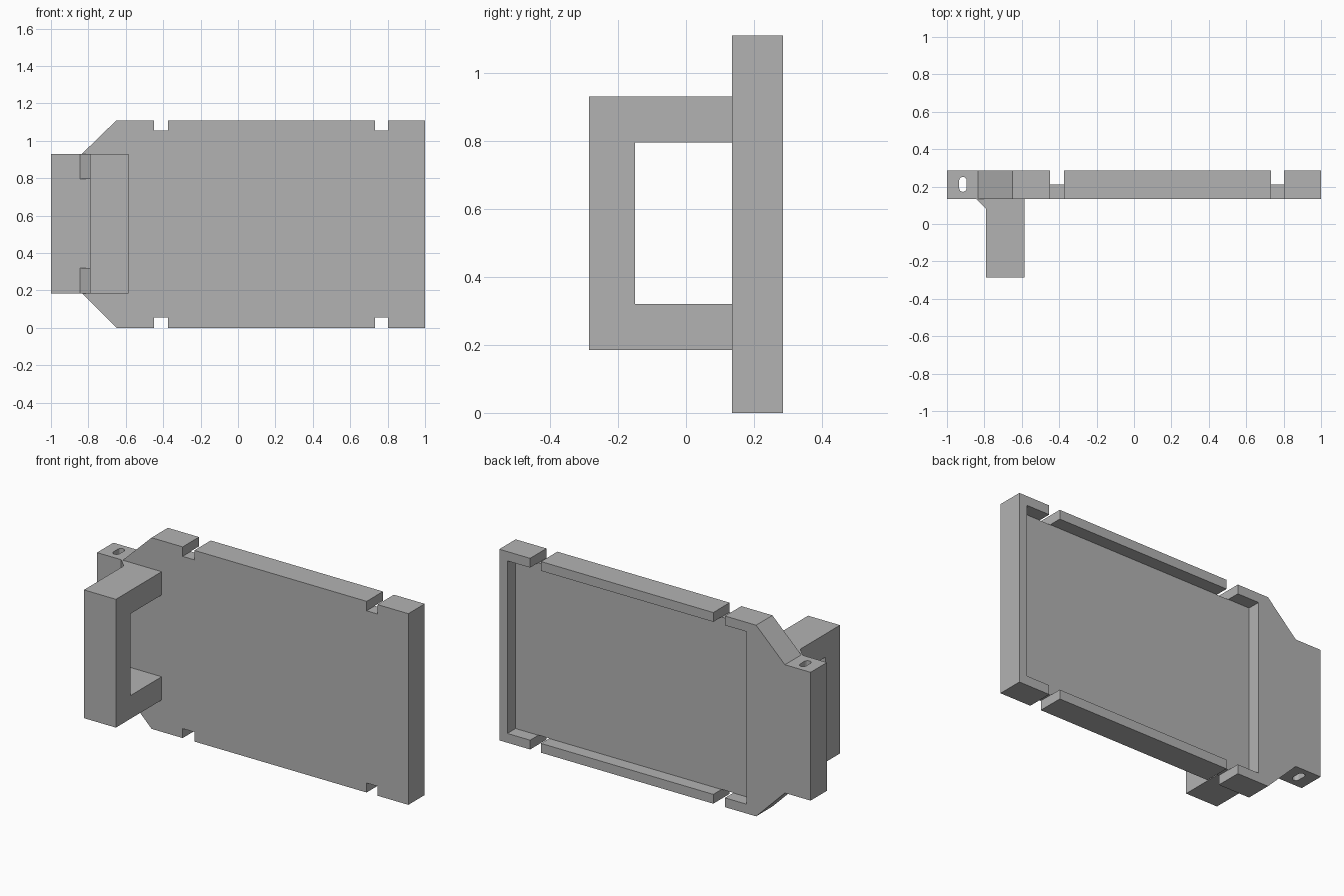
import bpy, bmesh, math
from mathutils import Vector

cube = bpy.data.objects.get("Cube")
if cube:
    bpy.data.objects.remove(cube, do_unlink=True)

grey = bpy.data.materials.new("plain grey")
grey.use_nodes = True
COLOUR = (0.45, 0.45, 0.45, 1)
grey.diffuse_color = COLOUR
grey.node_tree.nodes["Principled BSDF"].inputs["Base Color"].default_value = COLOUR

FRONT, BACK, FLOOR = 0.135, 0.285, 0.21
HEIGHT, LOW, HIGH = 1.11, 0.185, 0.93
WALL = 0.054


def prism(name, start, end):
    """Extrude a closed outline of 3D points from start by the vector end."""
    bm = bmesh.new()
    face = bm.faces.new([bm.verts.new(p) for p in start])
    out = bmesh.ops.extrude_face_region(bm, geom=[face])
    moved = [v for v in out["geom"] if isinstance(v, bmesh.types.BMVert)]
    bmesh.ops.translate(bm, verts=moved, vec=Vector(end))
    bmesh.ops.recalc_face_normals(bm, faces=bm.faces)
    mesh = bpy.data.meshes.new(name)
    bm.to_mesh(mesh)
    bm.free()
    mesh.materials.append(grey)
    obj = bpy.data.objects.new(name, mesh)
    bpy.context.collection.objects.link(obj)
    return obj


def box(name, x0, x1, y0, y1, z0, z1):
    base = [(x0, y0, z0), (x1, y0, z0), (x1, y1, z0), (x0, y1, z0)]
    return prism(name, base, (0, 0, z1 - z0))


def cut(target, cutter):
    mod = target.modifiers.new(cutter.name, "BOOLEAN")
    mod.operation = "DIFFERENCE"
    mod.solver = "EXACT"
    mod.object = cutter
    cutter.hide_render = True
    cutter.hide_viewport = True
    cutter.display_type = "WIRE"


# Panel with chamfered corners and a narrow end tab
outline = [(-1, LOW), (-0.835, LOW), (-0.65, 0), (1, 0),
           (1, HEIGHT), (-0.65, HEIGHT), (-0.835, HIGH), (-1, HIGH)]
panel = prism("panel", [(x, FRONT, z) for x, z in outline], (0, BACK - FRONT, 0))

# Shallow tray in the back
cutters = [box("tray_cutter", -0.588, 0.948, FLOOR, BACK + 0.1, WALL, HEIGHT - WALL)]

# Edge notches, which open into the tray
for place, x0, x1 in (("near", -0.45, -0.375), ("far", 0.732, 0.802)):
    for edge, z0, z1 in (("bottom", -0.1, 0.055), ("top", HEIGHT - 0.055, HEIGHT + 0.1)):
        cutters.append(box(f"{place}_{edge}_notch_cutter", x0, x1, FRONT - 0.1, BACK + 0.1, z0, z1))

# Rounded slot running through the tab
slot = []
for side in (1, -1):
    for i in range(9):
        a = math.pi * i / 8
        slot.append((-0.915 + side * 0.02 * math.cos(a),
                     0.212 + side * (0.02 + 0.02 * math.sin(a)), 0.1))
cutters.append(prism("slot_cutter", slot, (0, 0, 0.95)))

for cutter in cutters:
    cut(panel, cutter)

# Square grab handle
y_out, y_in, z_in_low, z_in_high = -0.285, -0.15, 0.32, 0.795
loop = [(FRONT, LOW), (y_out, LOW), (y_out, HIGH), (FRONT, HIGH),
        (FRONT, z_in_high), (y_in, z_in_high), (y_in, z_in_low), (FRONT, z_in_low)]
prism("handle", [(-0.79, y, z) for y, z in loop], (0.205, 0, 0))

# Small gussets where the handle meets the panel
for name, z in (("lower_gusset", LOW), ("upper_gusset", z_in_high)):
    prism(name, [(-0.845, FRONT, z), (-0.79, 0.08, z), (-0.79, FRONT, z)],
          (0, 0, z_in_low - LOW))
